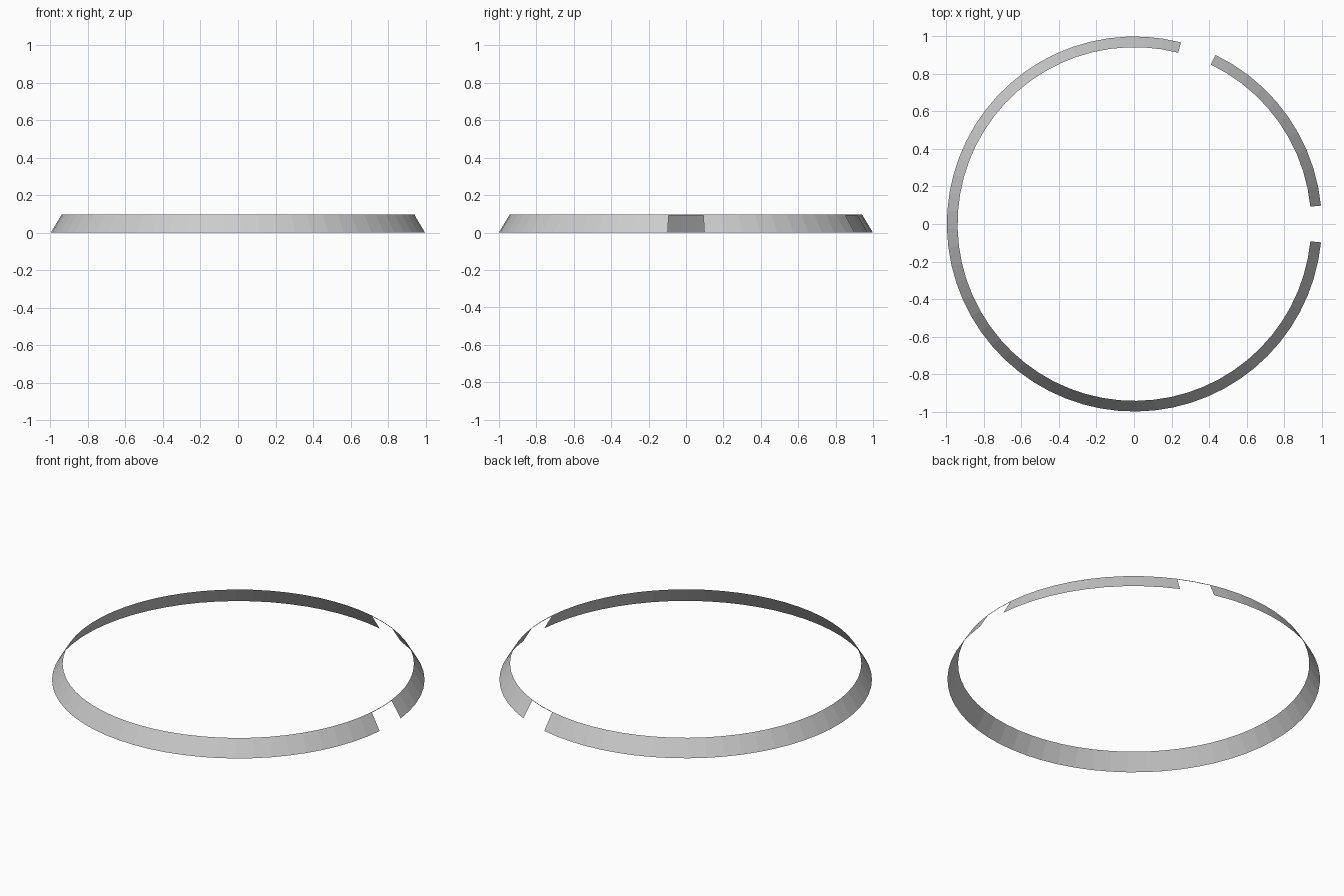
import bpy
import bmesh
from math import sin, cos, radians

if "Cube" in bpy.data.objects:
    bpy.data.objects.remove(bpy.data.objects["Cube"], do_unlink=True)

BASE_R, TOP_R = 1.0, 0.943
RIM_Z, TOP_Z = 0.091, 0.095
HALF_GAP = 5.625
SECOND_GAP = 70
SHIFT_X = 0.002

grey = bpy.data.materials.new("light_grey")
grey.use_nodes = True
colour = (0.6, 0.6, 0.6, 1)
grey.diffuse_color = colour
grey.node_tree.nodes["Principled BSDF"].inputs["Base Color"].default_value = colour


def band(name, start, end, steps, lower, upper):
    """Open strip swept round z between two (radius, height) edges."""
    bm = bmesh.new()
    rows = []
    for i in range(steps + 1):
        a = radians(start + (end - start) * i / steps)
        rows.append([bm.verts.new((r * cos(a) + SHIFT_X, r * sin(a), z))
                     for r, z in (lower, upper)])
    for (a, b), (c, d) in zip(rows, rows[1:]):
        bm.faces.new((a, c, d, b))
    mesh = bpy.data.meshes.new(name)
    bm.to_mesh(mesh)
    bm.free()
    mesh.materials.append(grey)
    obj = bpy.data.objects.new(name, mesh)
    bpy.context.collection.objects.link(obj)


# Sloping skirt, split by two openings
base, top = (BASE_R, 0), (TOP_R, TOP_Z)
band("short_skirt", HALF_GAP, SECOND_GAP - HALF_GAP, 10, base, top)
band("long_skirt", SECOND_GAP + HALF_GAP, 360 - HALF_GAP, 50, base, top)

# Thin upright rim that bridges the openings
for name, middle in (("side_bridge", 0), ("back_bridge", SECOND_GAP)):
    band(name, middle - HALF_GAP, middle + HALF_GAP, 2, (TOP_R, RIM_Z), top)
